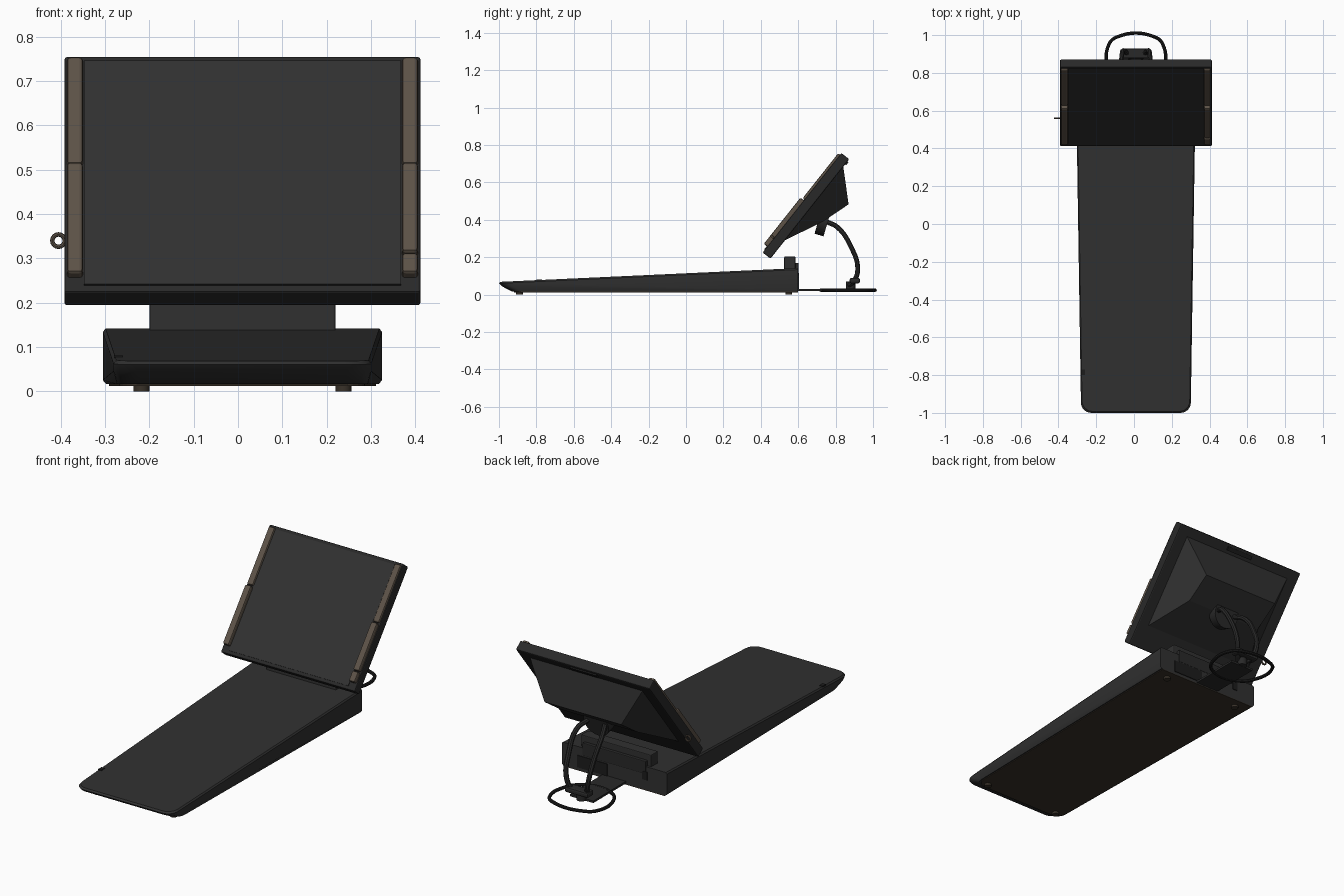
import bpy, bmesh, math
from mathutils import Matrix, Vector

cube = bpy.data.objects.get("Cube")
if cube:
    bpy.data.objects.remove(cube)


def material(name, rgb):
    m = bpy.data.materials.new(name)
    m.use_nodes = True
    m.diffuse_color = (*rgb, 1)
    bsdf = m.node_tree.nodes["Principled BSDF"]
    bsdf.inputs["Base Color"].default_value = (*rgb, 1)
    bsdf.inputs["Roughness"].default_value = 0.7
    return m


CHARCOAL = material("charcoal", (0.03, 0.03, 0.03))
DARK = material("dark plastic", (0.022, 0.022, 0.022))
BLACK = material("black", (0.012, 0.012, 0.012))
BROWN = material("taupe", (0.11, 0.086, 0.064))
UNDER = material("dark brown", (0.04, 0.031, 0.022))

CX = 0.01  # shared centre line
# Tilted display frame: local x across, y up the panel, z out of the glass
TILT = Matrix(((1, 0, 0, CX), (0, 0.621, -0.784, 0.41),
               (0, 0.784, 0.621, 0.225), (0, 0, 0, 1)))
FLAT = Matrix.Translation((CX, 0, 0))


def loft(name, rings, mat, frame=FLAT, bevel=0.0):
    """Skin between matching closed rings of points and cap both ends."""
    bm = bmesh.new()
    loops = [[bm.verts.new(frame @ Vector(p)) for p in r] for r in rings]
    n = len(loops[0])
    for a, b in zip(loops, loops[1:]):
        for i in range(n):
            j = (i + 1) % n
            bm.faces.new((a[i], a[j], b[j], b[i]))
    bm.faces.new(loops[0][::-1])
    bm.faces.new(loops[-1])
    bmesh.ops.recalc_face_normals(bm, faces=bm.faces)
    me = bpy.data.meshes.new(name)
    bm.to_mesh(me)
    bm.free()
    me.materials.append(mat)
    ob = bpy.data.objects.new(name, me)
    bpy.context.collection.objects.link(ob)
    if bevel:
        mod = ob.modifiers.new("bevel", 'BEVEL')
        mod.width, mod.segments = bevel, 2
    return ob


def rect(x0, x1, y0, y1, z):
    return [(x0, y0, z), (x1, y0, z), (x1, y1, z), (x0, y1, z)]


def box(name, x, y, z, mat, frame=FLAT, bevel=0.0):
    return loft(name, [rect(*x, *y, z[0]), rect(*x, *y, z[1])], mat, frame, bevel)


def smooth(ob):
    bpy.ops.object.select_all(action='DESELECT')
    ob.select_set(True)
    bpy.context.view_layer.objects.active = ob
    bpy.ops.object.shade_smooth_by_angle(angle=math.radians(35))


def wire(name, pts, radius, mat, closed=False):
    cu = bpy.data.curves.new(name, 'CURVE')
    cu.dimensions = '3D'
    cu.bevel_depth, cu.bevel_resolution, cu.resolution_u = radius, 2, 8
    cu.use_fill_caps = True
    sp = cu.splines.new('BEZIER')
    sp.bezier_points.add(len(pts) - 1)
    sp.use_cyclic_u = closed
    for bp, p in zip(sp.bezier_points, pts):
        bp.co = p
        bp.handle_left_type = bp.handle_right_type = 'AUTO'
    cu.materials.append(mat)
    ob = bpy.data.objects.new(name, cu)
    ob.location.x = CX
    bpy.context.collection.objects.link(ob)
    bpy.ops.object.select_all(action='DESELECT')
    ob.select_set(True)
    bpy.context.view_layer.objects.active = ob
    bpy.ops.object.convert(target='MESH')
    smooth(bpy.context.object)


def cylinder(name, loc, direction, radius, depth, mat):
    bpy.ops.mesh.primitive_cylinder_add(vertices=24, radius=radius, depth=depth, location=loc)
    ob = bpy.context.object
    ob.name = name
    ob.rotation_euler = Vector(direction).to_track_quat('Z', 'Y').to_euler()
    ob.data.materials.append(mat)
    smooth(ob)


# Wedge base with rounded front corners
def plan(front, inset, height):
    r, back = 0.055, 0.6
    w0, w1 = 0.291 - inset, 0.315 - inset
    right = [(w1, back)]
    for i in range(7):
        a = math.radians(15 * i)
        right.append((w0 - r + r * math.cos(a), front + r - r * math.sin(a)))
    pts = right + [(-x, y) for x, y in reversed(right)]
    return [(x, y, height(y)) for x, y in pts]


def top_z(y):
    return 0.068 + (y + 1) * 0.046


smooth(loft("wedge_base", [
    plan(-0.93, 0.008, lambda y: 0.016),
    plan(-0.985, 0.0, lambda y: 0.045 if y < -0.8 else 0.025),
    plan(-1.0, 0.0, lambda y: top_z(y) - 0.008),
    plan(-0.992, 0.006, top_z)], CHARCOAL))
loft("base_underside", [plan(-0.92, 0.014, lambda y: 0.012),
                        plan(-0.92, 0.014, lambda y: 0.017)], UNDER)
for side in (-1, 1):
    for y in (-0.89, 0.55):
        cylinder("rubber_foot", (CX + side * 0.228, y, 0.008), (0, 0, 1), 0.018, 0.016, UNDER)

# Hinge block and rear sockets
box("hinge_block", (-0.21, 0.21), (0.525, 0.585), (0.13, 0.203), CHARCOAL, bevel=0.004)
box("hinge_rear_step", (-0.19, 0.19), (0.58, 0.602), (0.1, 0.17), DARK, bevel=0.004)
box("rear_recess", (0.04, 0.22), (0.598, 0.604), (0.03, 0.095), BLACK)
box("rear_socket", (-0.2, -0.17), (0.598, 0.604), (0.07, 0.115), BLACK)
box("base_side_button", (-0.29, -0.27), (-0.8, -0.77), (0.074, 0.081), BLACK)

# Display slab, glass and rear housing
box("display_slab", (-0.402, 0.402), (0, 0.678), (-0.053, 0.0), DARK, TILT, 0.006)
box("display_glass", (-0.358, 0.358), (0.018, 0.662), (-0.002, 0.004), CHARCOAL, TILT)
loft("rear_housing", [
    rect(-0.34, 0.34, 0.12, 0.63, -0.05),
    [(-0.23, 0.33, -0.15), (0.23, 0.33, -0.15), (0.23, 0.487, -0.2), (-0.23, 0.487, -0.2)]],
    CHARCOAL, TILT)
box("rear_handle_slot", (-0.08, 0.08), (0.642, 0.664), (-0.06, -0.05), BLACK, TILT)

# Edge rails on both sides of the glass
for side, breaks in ((-1, (0.04, 0.36, 0.672)), (1, (0.04, 0.1, 0.36, 0.672))):
    for lo, hi in zip(breaks, breaks[1:]):
        x = sorted((side * 0.36, side * 0.396))
        rise = 0.024 if hi < 0.4 else 0.013
        box("edge_rail", x, (lo, hi - 0.005), (-0.01, rise), BROWN, TILT, 0.008)

# Side loop on the display edge
bpy.ops.mesh.primitive_torus_add(major_segments=16, minor_segments=8, major_radius=0.014,
                                 minor_radius=0.005, location=(-0.405, 0.56, 0.34),
                                 rotation=(math.pi / 2, 0, 0))
loop = bpy.context.object
loop.name = "side_loop"
loop.data.materials.append(BROWN)
smooth(loop)

# Swivel mount under the housing
axis = TILT.to_3x3() @ Vector((0, 0.4, -1))
cylinder("swivel_mount", TILT @ Vector((0, 0.33, -0.15)), axis, 0.075, 0.05, DARK)

# Bent struts, foot pad and floor ring
for side in (-1, 1):
    wire("strut", [(side * x, y, z) for x, y, z in (
        (0.05, 0.75, 0.39), (0.075, 0.81, 0.36), (0.075, 0.885, 0.25),
        (0.065, 0.918, 0.14), (0.045, 0.9, 0.075), (0.02, 0.87, 0.05))], 0.013, DARK)
box("foot_pad", (-0.07, 0.07), (0.875, 0.93), (0.06, 0.09), DARK, bevel=0.01)
cylinder("foot_stem", (CX, 0.88, 0.045), (0, 0, 1), 0.025, 0.05, DARK)
wire("floor_ring", [(x, y, 0.024) for x, y in (
    (-0.1, 0.99), (0.1, 0.99), (0.143, 0.95), (0.145, 0.82), (0.08, 0.74),
    (-0.08, 0.74), (-0.145, 0.82), (-0.143, 0.95))], 0.009, BLACK, True)
box("floor_strip", (-0.07, 0.07), (0.59, 0.88), (0.019, 0.03), DARK)
